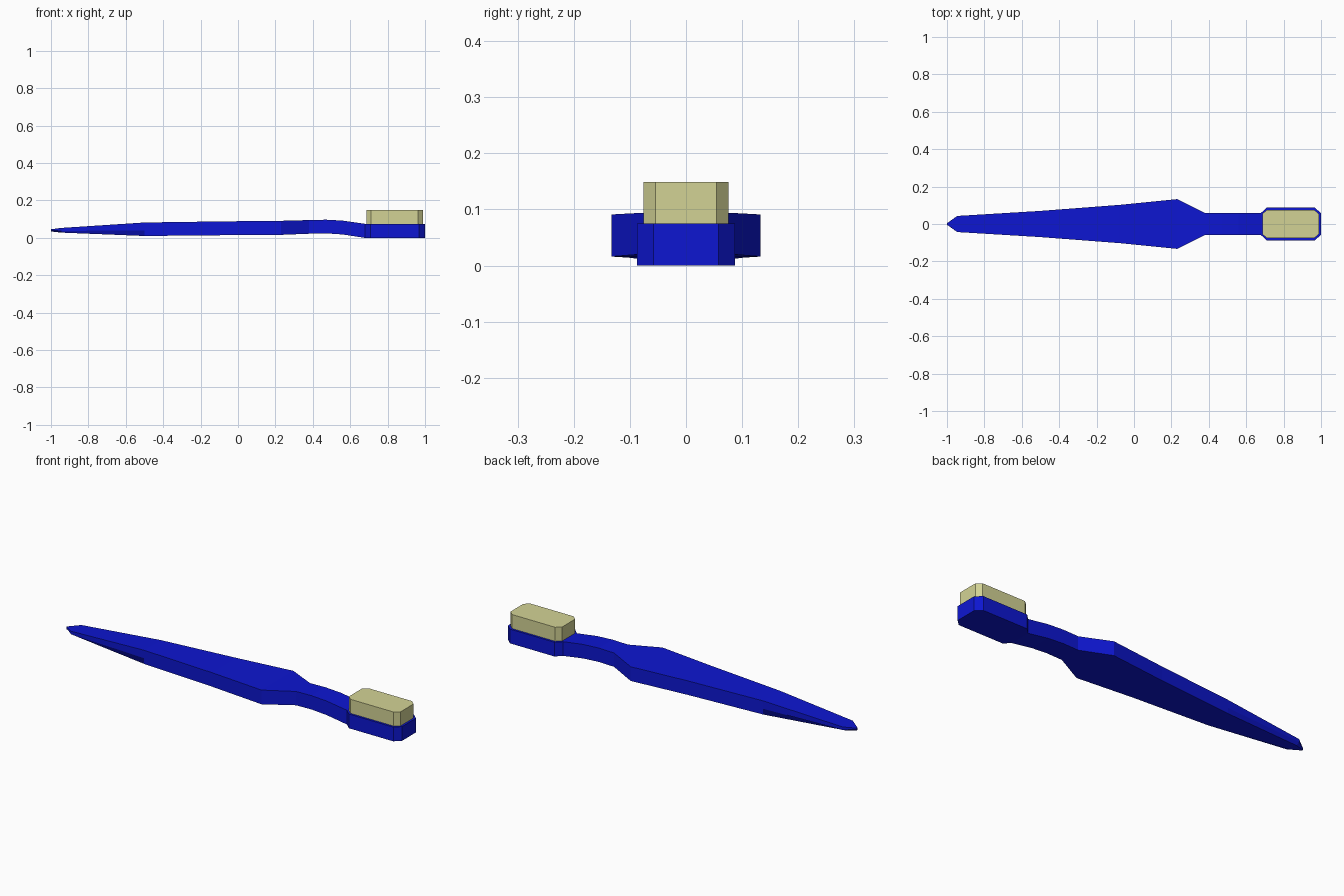
import bpy, bmesh

if "Cube" in bpy.data.objects:
    bpy.data.objects.remove(bpy.data.objects["Cube"])


def material(name, color):
    mat = bpy.data.materials.new(name)
    mat.diffuse_color = (*color, 1)
    mat.use_nodes = True
    mat.node_tree.nodes["Principled BSDF"].inputs["Base Color"].default_value = mat.diffuse_color
    return mat


def loft(name, sections, mat):
    """Loft six-sided sections along x: (x, z low, z mid, z high, half widths low/mid/high)."""
    bm = bmesh.new()
    rings = []
    for x, z0, z1, z2, w0, w1, w2 in sections:
        pts = [(-w0, z0), (w0, z0), (w1, z1), (w2, z2), (-w2, z2), (-w1, z1)]
        rings.append([bm.verts.new((x, y, z)) for y, z in pts])
    for a, b in zip(rings, rings[1:]):
        for i in range(6):
            j = (i + 1) % 6
            bm.faces.new((a[i], a[j], b[j], b[i]))
    bm.faces.new(rings[0])
    bm.faces.new(rings[-1])
    bmesh.ops.recalc_face_normals(bm, faces=bm.faces)
    mesh = bpy.data.meshes.new(name)
    bm.to_mesh(mesh)
    bm.free()
    mesh.materials.append(mat)
    obj = bpy.data.objects.new(name, mesh)
    bpy.context.collection.objects.link(obj)
    return obj


def box(x, w, z0, z2):
    return (x, z0, (z0 + z2) / 2, z2, w, w, w)


blue = material("blue_plastic", (0.004, 0.008, 0.64))
cream = material("cream_bristle", (0.65, 0.65, 0.30))

# Handle with pointed tip, broad grip, curved neck and chamfered head
loft("handle", [
    (-1.0, 0.034, 0.04, 0.046, 0.003, 0.004, 0.003),
    (-0.945, 0.028, 0.037, 0.053, 0.024, 0.043, 0.043),
    (-0.5, 0.010, 0.04, 0.082, 0.07, 0.07, 0.07),
    box(-0.08, 0.102, 0.014, 0.088),
    box(0.23, 0.133, 0.016, 0.091),
    box(0.38, 0.058, 0.022, 0.095),
    box(0.47, 0.058, 0.024, 0.097),
    box(0.56, 0.058, 0.018, 0.092),
    box(0.678, 0.058, 0.0, 0.075),
    box(0.708, 0.087, 0.0, 0.075),
    box(0.968, 0.087, 0.0, 0.075),
    box(0.999, 0.058, 0.0, 0.075),
], blue)

# Bristle block
loft("bristles", [
    box(0.686, 0.054, 0.074, 0.149),
    box(0.711, 0.076, 0.074, 0.149),
    box(0.963, 0.076, 0.074, 0.149),
    box(0.988, 0.054, 0.074, 0.149),
], cream)
